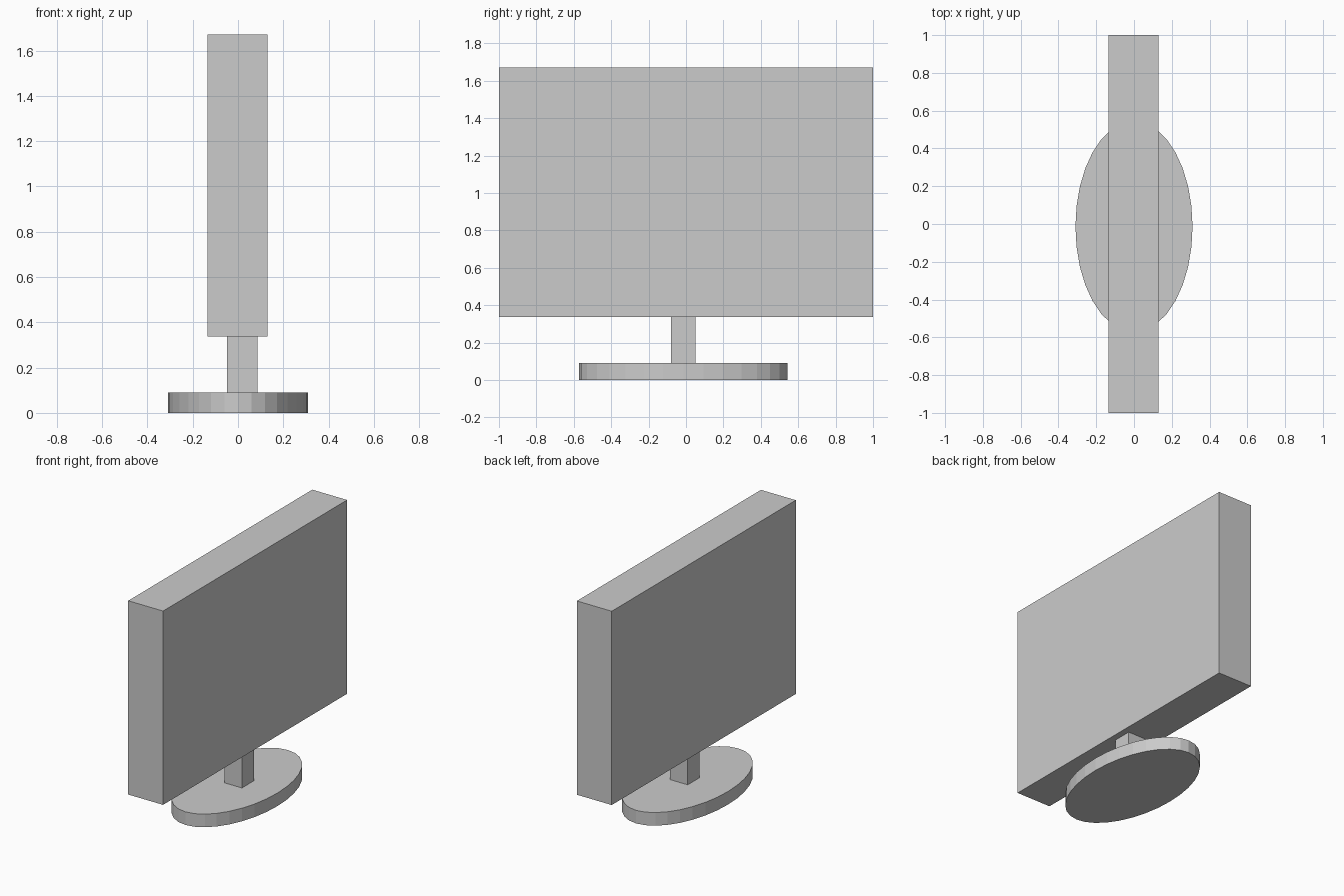
import bpy

if "Cube" in bpy.data.objects:
    bpy.data.objects.remove(bpy.data.objects["Cube"])


def box(name, lo, hi):
    """Axis-aligned box between two corners."""
    centre = [(a + b) / 2 for a, b in zip(lo, hi)]
    bpy.ops.mesh.primitive_cube_add(size=1, location=centre)
    obj = bpy.context.object
    obj.name = name
    obj.scale = [b - a for a, b in zip(lo, hi)]
    bpy.ops.object.transform_apply(location=False, rotation=False, scale=True)
    return obj


# Flat display slab, facing along x
box("screen_panel", (-0.135, -1.0, 0.337), (0.13, 1.0, 1.67))

# Short square neck, slightly off centre
box("stand_neck", (-0.048, -0.08, 0.09), (0.086, 0.05, 0.337))

# Oval foot
bpy.ops.mesh.primitive_cylinder_add(vertices=32, radius=1, depth=0.09,
                                    location=(0, -0.014, 0.045))
foot = bpy.context.object
foot.name = "stand_foot"
foot.scale = (0.31, 0.557, 1)
bpy.ops.object.transform_apply(location=False, rotation=False, scale=True)
